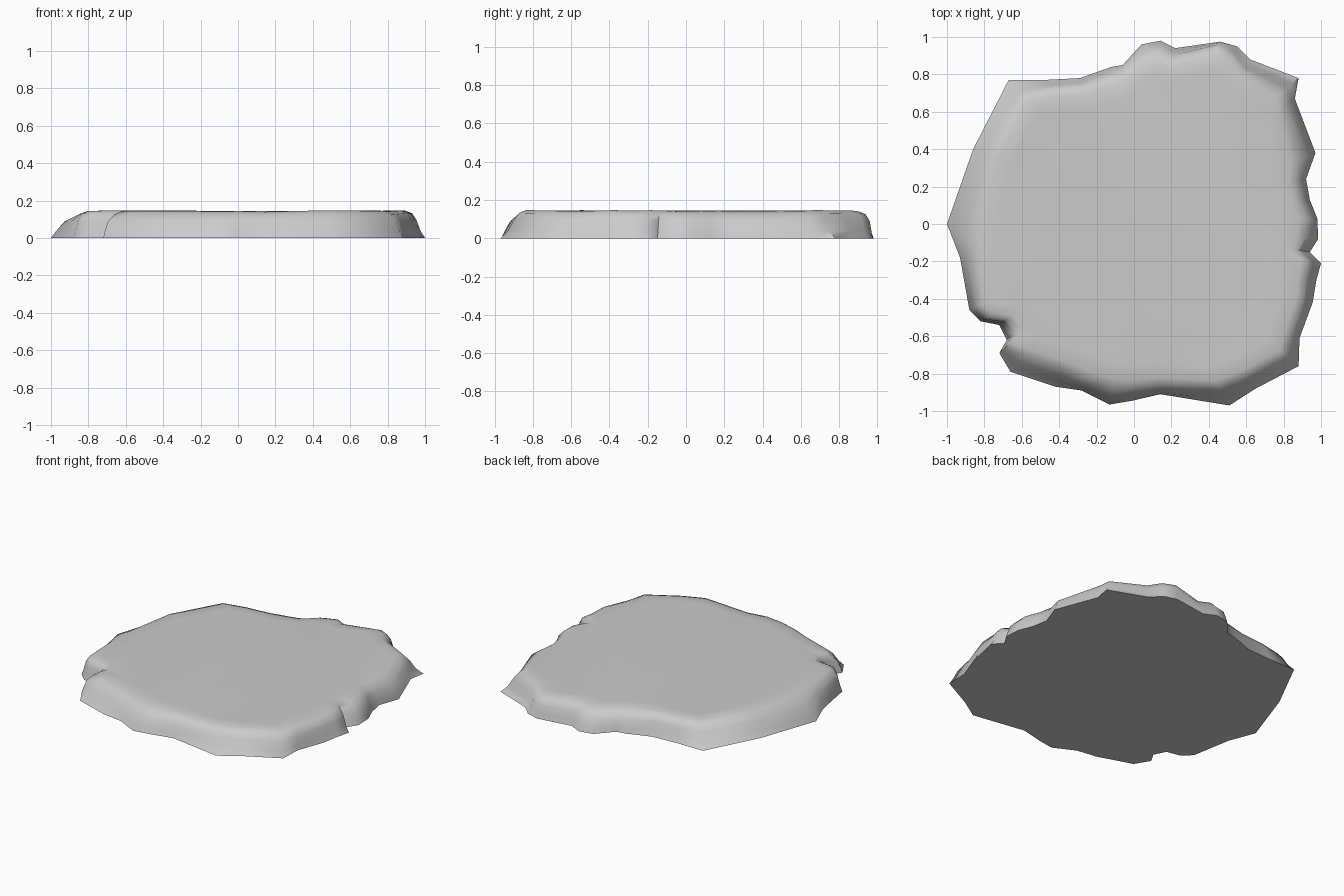
import bpy, bmesh, random
from mathutils import Vector

if "Cube" in bpy.data.objects:
    bpy.data.objects.remove(bpy.data.objects["Cube"])
random.seed(4)

# Ragged footprint, counter-clockwise: x, y, and how far the upper rim steps inward
outline = [
    (.985, -.08, .06), (.98, .03, .05), (.94, .13, .05), (.92, .24, .05),
    (.97, .38, .09), (.86, .67, .06), (.88, .78, .11), (.62, .88, .07),
    (.55, .95, .05), (.46, .975, .03), (.22, .94, .06), (.14, .98, .06),
    (.04, .96, .07), (-.06, .85, .04), (-.12, .84, .05), (-.29, .78, .04),
    (-.48, .77, .05), (-.67, .77, .10), (-.86, .40, .08), (-1.0, 0, .14),
    (-.93, -.18, .07), (-.88, -.46, .04), (-.82, -.52, .03), (-.72, -.54, .04),
    (-.68, -.62, .05), (-.72, -.69, .07), (-.66, -.79, .11), (-.42, -.87, .10),
    (-.28, -.89, .06), (-.13, -.965, .09), (-.01, -.945, .06), (.14, -.91, .04),
    (.51, -.97, .10), (.65, -.88, .07), (.88, -.76, .08), (.885, -.61, .04),
    (.955, -.42, .04), (.975, -.30, .05), (1.0, -.21, .06), (.94, -.15, .06)]

# Rings: height, share of the rim step, extra inward step
levels = [(0, 0, 0), (.035, .28, 0), (.09, .62, 0), (.128, 1, .01),
          (.143, 1, .05), (.145, 1, .13)]

bm = bmesh.new()
wobble = [random.uniform(-.18, .18) for _ in outline]
rings = []
for k, (z, share, extra) in enumerate(levels):
    ring = []
    for (x, y, step), w in zip(outline, wobble):
        p = Vector((x, y, 0))
        s = share + (w if k in (1, 2) else 0)
        p -= p.normalized() * (step * s + extra)
        p.z = z + (w * .025 if 0 < k < 5 else 0)
        ring.append(bm.verts.new(p))
    rings.append(ring)

# Broken sides, then flat underside and top
n = len(outline)
for a, b in zip(rings, rings[1:]):
    for i in range(n):
        j = (i + 1) % n
        bm.faces.new((a[i], a[j], b[j], b[i]))
bm.faces.new(rings[0][::-1])
bm.faces.new(rings[-1])
bmesh.ops.triangulate(bm, faces=[f for f in bm.faces if len(f.verts) > 4])
bmesh.ops.recalc_face_normals(bm, faces=bm.faces)

mesh = bpy.data.meshes.new("stone_slab")
bm.to_mesh(mesh)
bm.free()
slab = bpy.data.objects.new("stone_slab", mesh)
bpy.context.collection.objects.link(slab)
bpy.context.view_layer.objects.active = slab
slab.select_set(True)
bpy.ops.object.shade_smooth_by_angle(angle=1.0)
